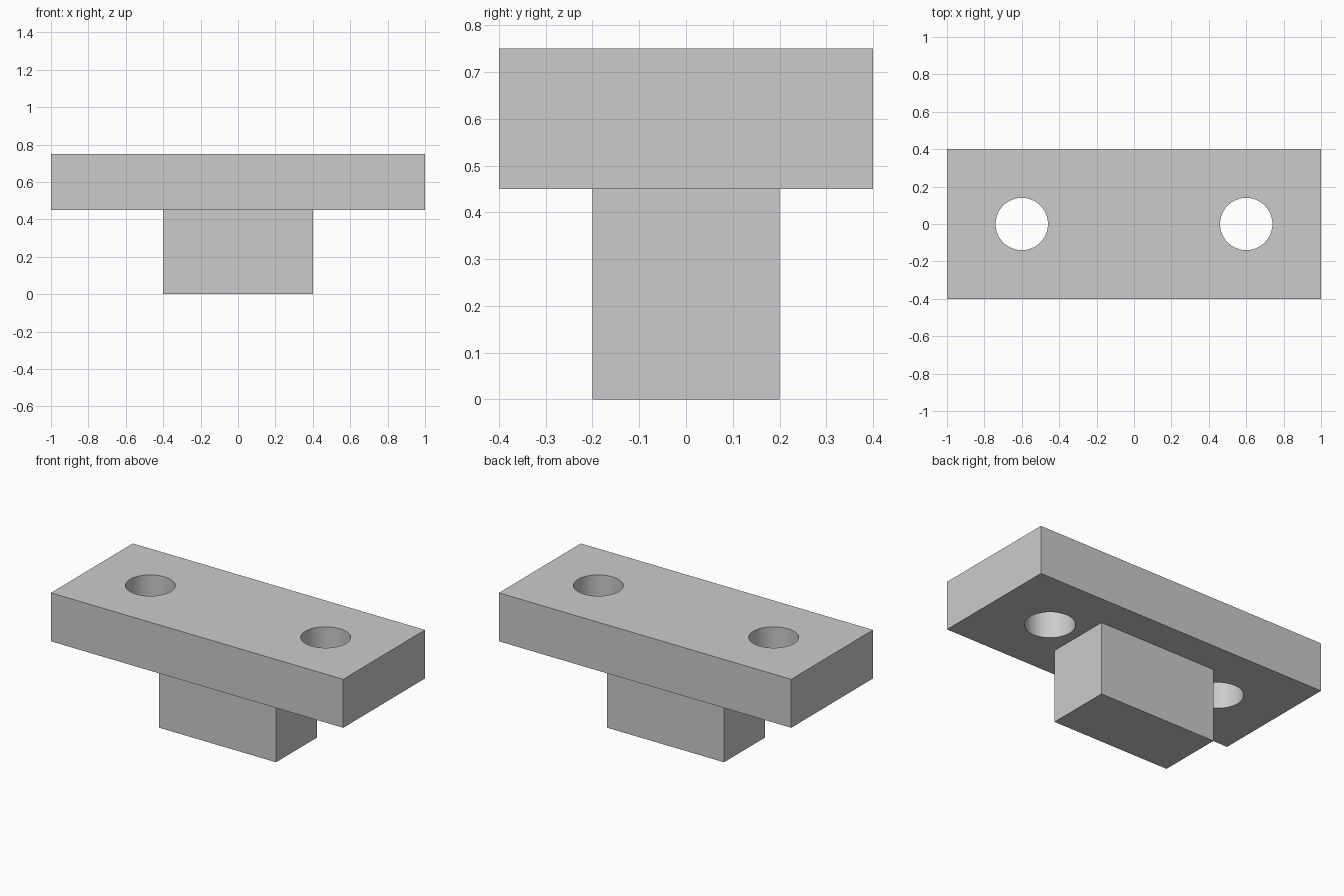
import bpy
import math

default_cube = bpy.data.objects.get("Cube")
if default_cube:
    bpy.data.objects.remove(default_cube, do_unlink=True)

PLATE_SIZE = (2.0, 0.8, 0.3)
STEM_SIZE = (0.8, 0.4, 0.45)
HOLE_RADIUS = 0.14
HOLE_X = 0.6

# One plain grey for the whole part
grey = bpy.data.materials.new("light grey")
grey.use_nodes = True
colour = (0.6, 0.6, 0.6, 1.0)
grey.diffuse_color = colour
grey.node_tree.nodes["Principled BSDF"].inputs["Base Color"].default_value = colour


def add_block(name, size, bottom):
    bpy.ops.mesh.primitive_cube_add(size=1, location=(0, 0, bottom + size[2] / 2))
    block = bpy.context.object
    block.name = name
    block.scale = size
    bpy.ops.object.transform_apply(location=True, rotation=False, scale=True)
    block.data.materials.append(grey)
    return block


def combine(target, tool, operation):
    """Apply a boolean to the target and discard the tool."""
    mod = target.modifiers.new(tool.name, "BOOLEAN")
    mod.operation = operation
    mod.solver = "EXACT"
    mod.object = tool
    bpy.context.view_layer.objects.active = target
    bpy.ops.object.modifier_apply(modifier=mod.name)
    bpy.data.objects.remove(tool, do_unlink=True)


# Wide plate with a narrower stem joined beneath it
body = add_block("mounting_plate_with_stem", PLATE_SIZE, STEM_SIZE[2])
combine(body, add_block("stem", STEM_SIZE, 0), "UNION")

# Round through holes, one on each side of the stem
for side in (-1, 1):
    bpy.ops.mesh.primitive_cylinder_add(
        vertices=64, radius=HOLE_RADIUS, depth=PLATE_SIZE[2] * 2,
        location=(side * HOLE_X, 0, STEM_SIZE[2] + PLATE_SIZE[2] / 2))
    cutter = bpy.context.object
    cutter.name = "hole_cutter"
    cutter.hide_render = True
    cutter.data.materials.append(grey)
    combine(body, cutter, "DIFFERENCE")

# Smooth hole walls, crisp block edges
bpy.ops.object.select_all(action="DESELECT")
body.select_set(True)
bpy.context.view_layer.objects.active = body
bpy.ops.object.shade_smooth_by_angle(angle=math.radians(30))
